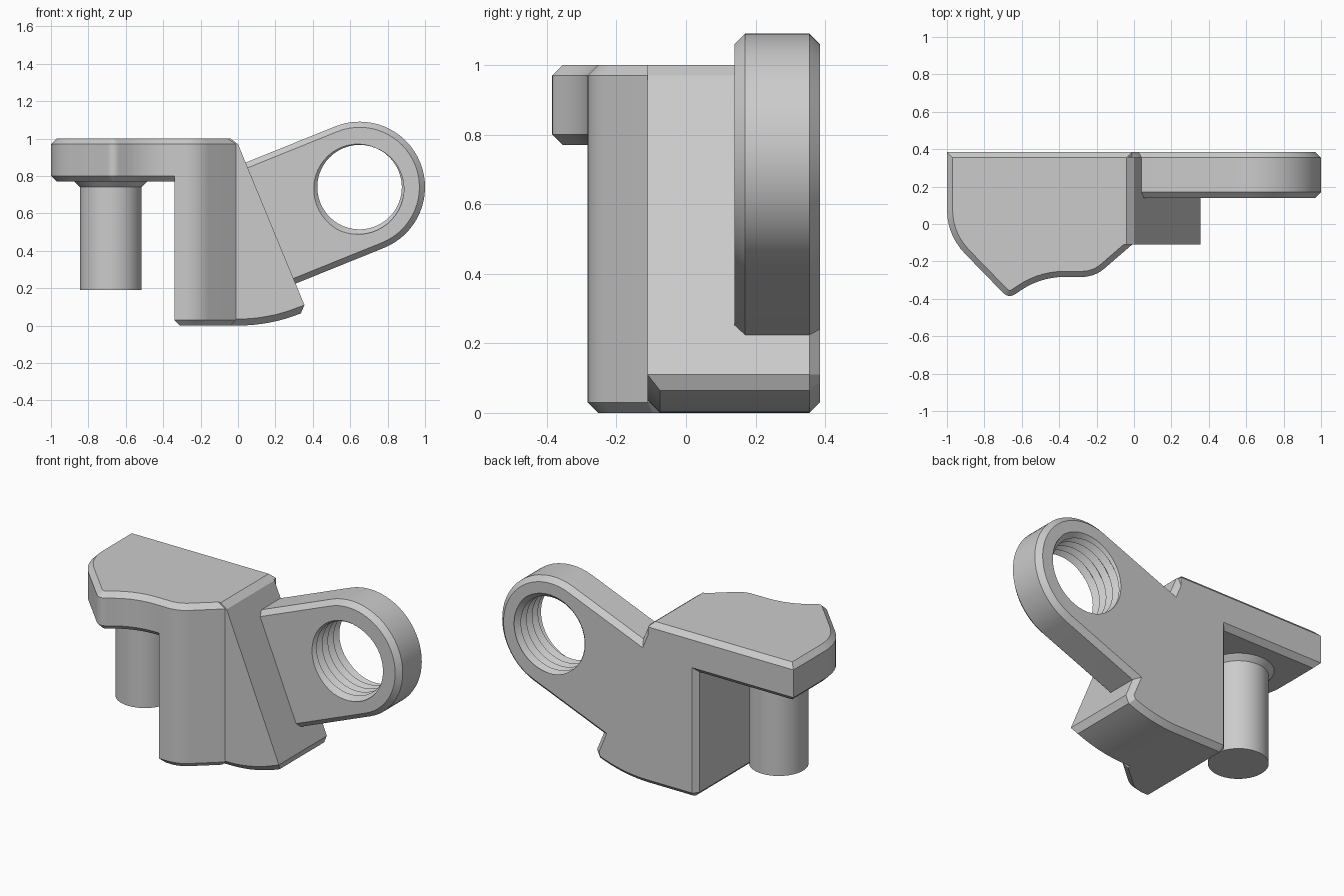
import bpy, bmesh, math
from mathutils import Vector

if "Cube" in bpy.data.objects:
    bpy.data.objects.remove(bpy.data.objects["Cube"])


def make_object(name, bm):
    bmesh.ops.recalc_face_normals(bm, faces=bm.faces[:])
    mesh = bpy.data.meshes.new(name)
    bm.to_mesh(mesh)
    bm.free()
    ob = bpy.data.objects.new(name, mesh)
    bpy.context.collection.objects.link(ob)
    return ob


def loft(name, rings):
    """Skin a stack of equal-length loops and cap both ends."""
    bm = bmesh.new()
    loops = [[bm.verts.new(p) for p in ring] for ring in rings]
    n = len(loops[0])
    for a, b in zip(loops, loops[1:]):
        for i in range(n):
            j = (i + 1) % n
            bm.faces.new((a[i], a[j], b[j], b[i]))
    bm.faces.new(loops[0][::-1])
    bm.faces.new(loops[-1])
    bmesh.ops.remove_doubles(bm, verts=bm.verts[:], dist=1e-5)
    return make_object(name, bm)


def inset(pts, dist):
    """Mitred inset of a counter-clockwise outline; dist has one value per edge."""
    n, out = len(pts), []
    for i in range(n):
        p, a, b = Vector(pts[i]), Vector(pts[i - 1]), Vector(pts[(i + 1) % n])
        d0, d1 = (p - a).normalized(), (b - p).normalized()
        n0, n1 = Vector((-d0.y, d0.x)), Vector((-d1.y, d1.x))
        e0, e1 = dist[i - 1], dist[i]
        det = n0.x * n1.y - n0.y * n1.x
        if abs(det) < 1e-3:
            out.append(p + n0 * (e0 + e1) / 2)
        else:
            out.append(p + Vector((e0 * n1.y - e1 * n0.y, n0.x * e1 - n1.x * e0)) / det)
    return out


def prism(name, pts, lo, hi, c_lo=None, c_hi=None, along_y=False):
    """Extruded outline with optional chamfers (per-edge lists) at either end."""
    place = (lambda p, w: (p[0], w, p[1])) if along_y else (lambda p, w: (p[0], p[1], w))
    levels = []
    if c_lo:
        levels += [(inset(pts, c_lo), lo), (pts, lo + max(c_lo))]
    else:
        levels += [(pts, lo)]
    if c_hi:
        levels += [(pts, hi - max(c_hi)), (inset(pts, c_hi), hi)]
    else:
        levels += [(pts, hi)]
    return loft(name, [[place(p, w) for p in ring] for ring, w in levels])


def rounded(corners, steps=7):
    """Outline from (x, y, rounding length) corners."""
    out, n = [], len(corners)
    for i, (x, y, t) in enumerate(corners):
        c = Vector((x, y))
        if t == 0:
            out.append(c)
            continue
        a, b = Vector(corners[i - 1][:2]), Vector(corners[(i + 1) % n][:2])
        p, q = c + (a - c).normalized() * t, c + (b - c).normalized() * t
        for k in range(steps + 1):
            s = k / steps
            out.append(p * (1 - s) ** 2 + c * 2 * s * (1 - s) + q * s * s)
    return out


def boolean(ob, other, op):
    mod = ob.modifiers.new(op, 'BOOLEAN')
    mod.object, mod.operation, mod.solver = other, op, 'EXACT'
    bpy.context.view_layer.objects.active = ob
    bpy.ops.object.modifier_apply(modifier=mod.name)
    bpy.data.objects.remove(other, do_unlink=True)


CH = 0.03
BACK = 0.385
FRONT_CURVE = [(-0.21, -0.283, 0.07), (-0.01, -0.11, 0)]

# Top plate
outline = rounded([(-1, BACK, 0), (-1, -0.06, 0.14), (-0.67, -0.399, 0.045),
                   (-0.5, -0.283, 0.13)] + FRONT_CURVE + [(-0.01, BACK, 0)])
plate = prism("bracket_body", outline, 0.77, 1.0, [CH] * len(outline), [CH] * len(outline))

# Leg under the plate
outline = rounded([(-0.34, -0.283, 0)] + FRONT_CURVE +
                  [(-0.01, BACK, 0), (-0.31, BACK, 0), (-0.34, BACK - CH, 0)])
leg = prism("leg", outline, 0, 0.9, c_lo=[CH] * len(outline))

# Wedge with the sloping face and curved foot
foot = [(0.9 * math.sin(t), 0.9 - 0.9 * math.cos(t)) for t in [0.382 * i / 8 for i in range(9)]]
profile = [(-0.2, 0)] + foot + [(0.355, 0.11), (0, 0.97), (-0.04, 1.0), (-0.2, 1.0)]
front = [0.035] * 9 + [0] * (len(profile) - 9)
wedge = prism("wedge", profile, -0.11, BACK, front, [CH] * len(profile), along_y=True)

# Ear perpendicular to the sloping face
cx, cz, R, ang = 0.65, 0.74, 0.35, math.radians(22)
ear_pts = [(cx + R * math.cos(ang + t), cz + R * math.sin(ang + t))
           for t in [math.pi * (i / 32 - 0.5) for i in range(33)]]
for x, z in (ear_pts[-1], ear_pts[0]):
    ear_pts.append((x - 0.6 * math.cos(ang), z - 0.6 * math.sin(ang)))
ear = prism("ear", ear_pts, 0.14, BACK, [CH] * len(ear_pts), [CH] * len(ear_pts), along_y=True)

# Helical thread cutter for the hole
seg, pitch, rows = 48, 0.055, 17
bm = bmesh.new()
grid = [[bm.verts.new((cx + r * math.cos(a), 0.02 + pitch * (j / 2 + i / seg), cz + r * math.sin(a)))
         for i, a in enumerate([2 * math.pi * k / seg for k in range(seg)])]
        for j, r in enumerate([0.226 if k % 2 == 0 else 0.256 for k in range(rows)])]
start = bm.verts.new((cx, -0.05, cz))
end = bm.verts.new((cx, 0.6, cz))
for j in range(rows - 1):
    for i in range(seg - 1):
        bm.faces.new((grid[j][i], grid[j][i + 1], grid[j + 1][i + 1], grid[j + 1][i]))
for j in range(rows - 3):
    bm.faces.new((grid[j][-1], grid[j + 2][0], grid[j + 3][0], grid[j + 1][-1]))
low = grid[0] + [grid[2][0], grid[1][0]]
high = grid[-1] + [grid[-2][-1], grid[-3][-1]]
for loop, tip in ((low, start), (high, end)):
    for i in range(len(loop)):
        bm.faces.new((loop[i], loop[(i + 1) % len(loop)], tip))
thread = make_object("thread_cutter", bm)
thread.hide_render = True
boolean(ear, thread, 'DIFFERENCE')

# Pin with a flared collar
circle = [(math.cos(2 * math.pi * i / 48), math.sin(2 * math.pi * i / 48)) for i in range(48)]
pin = loft("pin", [[(-0.68 + r * c, 0.07 + r * s, z) for c, s in circle]
                   for r, z in ((0.165, 0.19), (0.165, 0.74), (0.225, 0.80))])

# Join everything into one solid
for part in (leg, wedge, ear, pin):
    boolean(plate, part, 'UNION')
plate.select_set(True)
bpy.context.view_layer.objects.active = plate
bpy.ops.object.shade_smooth_by_angle(angle=math.radians(25))
